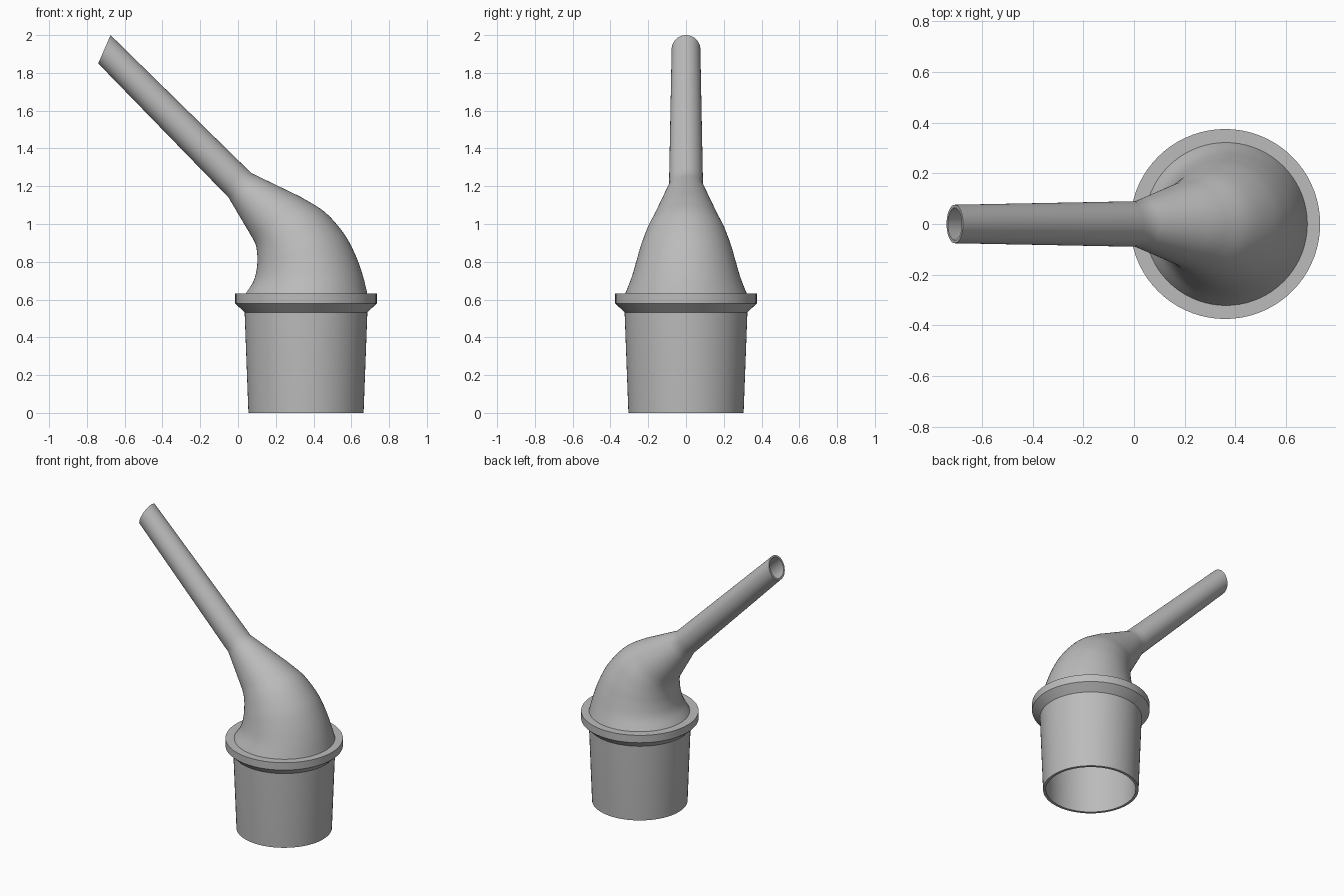
import bpy, bmesh, math
from mathutils import Vector

if "Cube" in bpy.data.objects:
    bpy.data.objects.remove(bpy.data.objects["Cube"], do_unlink=True)

grey = bpy.data.materials.new("plain grey")
grey.use_nodes = True
grey.diffuse_color = (0.5, 0.5, 0.5, 1)
grey.node_tree.nodes["Principled BSDF"].inputs["Base Color"].default_value = (0.5, 0.5, 0.5, 1)

SIDES = 72
AXIS_X = 0.36


def loft(name, sections):
    """Closed skin through rings; each ring spans two points in the xz plane."""
    bm = bmesh.new()
    rings = []
    for left, right, depth in sections:
        mid, half = (left + right) / 2, (right - left) / 2
        ring = []
        for i in range(SIDES):
            a = math.tau * i / SIDES
            p = mid + half * math.cos(a)
            ring.append(bm.verts.new((p.x, depth * math.sin(a), p.y)))
        rings.append(ring)
    for k, a in enumerate(rings):
        b = rings[(k + 1) % len(rings)]
        for i in range(SIDES):
            j = (i + 1) % SIDES
            bm.faces.new((a[i], a[j], b[j], b[i]))
    bmesh.ops.recalc_face_normals(bm, faces=bm.faces)
    mesh = bpy.data.meshes.new(name)
    bm.to_mesh(mesh)
    bm.free()
    mesh.materials.append(grey)
    obj = bpy.data.objects.new(name, mesh)
    bpy.context.collection.objects.link(obj)
    bpy.ops.object.select_all(action='DESELECT')
    obj.select_set(True)
    bpy.context.view_layer.objects.active = obj
    bpy.ops.object.shade_smooth_by_angle(angle=math.radians(30))
    return obj


def lathe(name, profile):
    return loft(name, [(Vector((AXIS_X - r, z)), Vector((AXIS_X + r, z)), r) for r, z in profile])


def spline(points, steps):
    """Catmull-Rom curve through the points."""
    pts = [2 * points[0] - points[1]] + points + [2 * points[-1] - points[-2]]
    out = []
    for a, b, c, d in zip(pts, pts[1:], pts[2:], pts[3:]):
        for s in range(steps):
            t = s / steps
            out.append(b + (c - a) * t / 2 + (2 * a - 5 * b + 4 * c - d) * t * t / 2
                       + (3 * b - a - 3 * c + d) * t ** 3 / 2)
    return out + [points[-1]]


def straight(a, b, steps):
    return [a.lerp(b, (s + 1) / steps) for s in range(steps)]


# Tapered hollow socket and its flared collar
lathe("socket", [(0.305, 0), (0.325, 0.53), (0.325, 0.63), (0.303, 0.63), (0.287, 0)])
lathe("collar", [(0.323, 0.53), (0.375, 0.58), (0.375, 0.632), (0.31, 0.632)])

# Bent spout: inner and outer outline of the elbow, then neck and tip
inside = [Vector(p) for p in ((0.04, 0.63), (0.083, 0.7), (0.1, 0.77), (0.102, 0.835),
                              (0.095, 0.885), (0.08, 0.92))]
outside = [Vector(p) for p in ((0.685, 0.63), (0.66, 0.73), (0.62, 0.84), (0.56, 0.95),
                               (0.46, 1.063), (0.335, 1.142))]
neck = Vector((-0.05, 1.14)), Vector((0.07, 1.27))
tip = Vector((-0.74, 1.85)), Vector((-0.675, 2.0))
edges = []
for bend, n, t in zip((inside, outside), neck, tip):
    edges.append(spline(bend, 5) + straight(bend[-1], n, 8) + straight(n, t, 24))
skin = []
for k, (a, b) in enumerate(zip(*edges)):
    skin.append((a, b, min((b - a).length / 2, 0.325)))
for k in range(len(skin) - 24, len(skin)):
    f = (k - len(skin) + 25) / 24
    skin[k] = (skin[k][0], skin[k][1], 0.09 + (0.076 - 0.09) * f)

# Inner wall follows the outer skin at a small offset
lining = []
for a, b, r in skin:
    scale = 1 - (0.009 + 0.04 * r) / r
    mid = (a + b) / 2
    lining.append((mid + (a - mid) * scale, mid + (b - mid) * scale, r * scale))
loft("spout", skin + lining[::-1])
